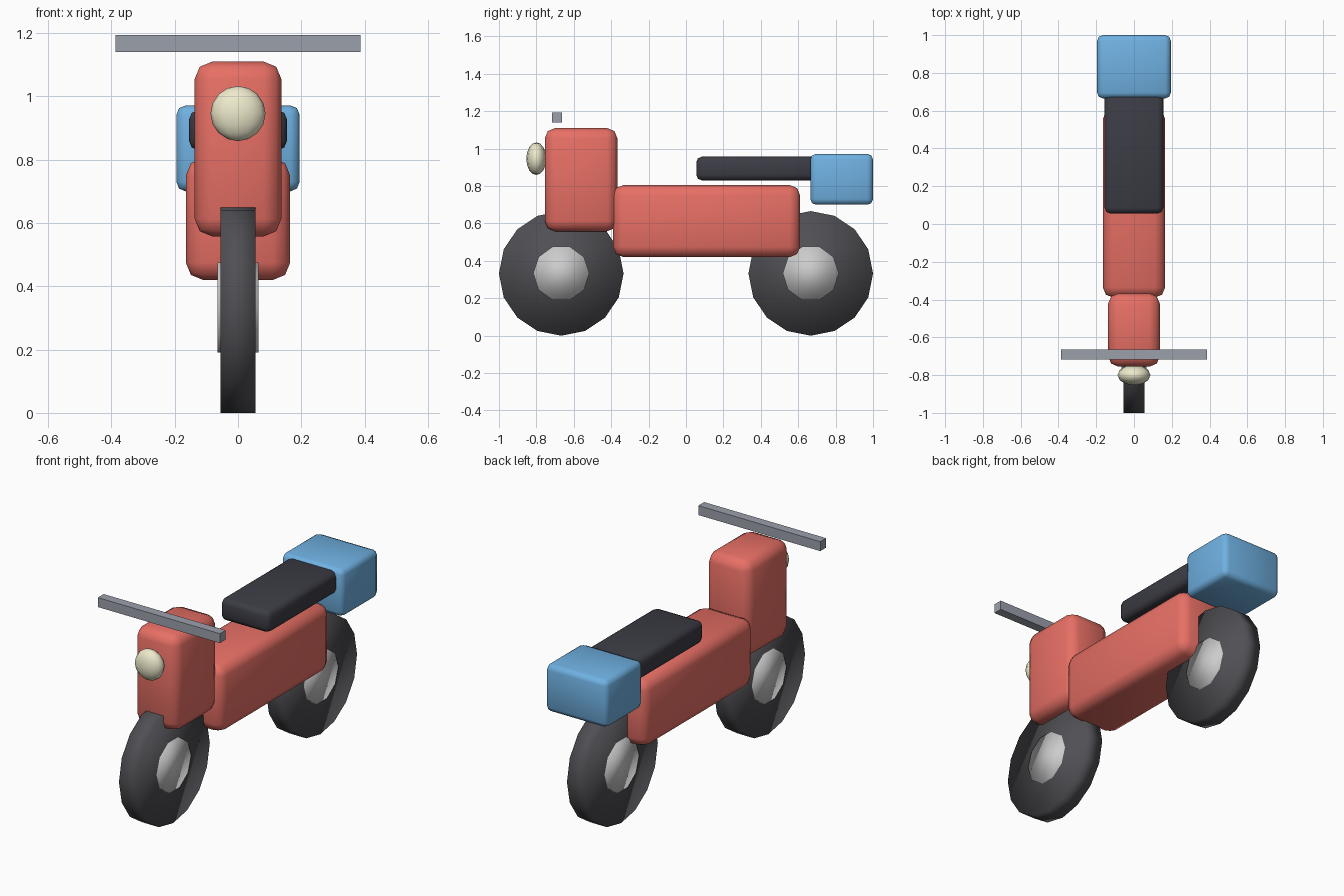
import bpy
import math

if "Cube" in bpy.data.objects:
    bpy.data.objects.remove(bpy.data.objects["Cube"])


def paint(name, rgb):
    m = bpy.data.materials.new(name)
    m.diffuse_color = (*rgb, 1)
    m.use_nodes = True
    m.node_tree.nodes["Principled BSDF"].inputs["Base Color"].default_value = m.diffuse_color
    return m


RED = paint("red paint", (0.80, 0.16, 0.13))
BLUE = paint("blue paint", (0.16, 0.44, 0.76))
DARK = paint("dark vinyl", (0.045, 0.045, 0.06))
RUBBER = paint("rubber", (0.08, 0.08, 0.09))
METAL = paint("metal", (0.33, 0.35, 0.41))
HUB = paint("hub metal", (0.68, 0.68, 0.68))
CREAM = paint("lamp cream", (0.85, 0.82, 0.60))


def finish(name, mat, smooth=True):
    o = bpy.context.object
    o.name = name
    o.data.materials.append(mat)
    if smooth:
        bpy.ops.object.shade_smooth()
    return o


def box(name, lo, hi, mat, bevel=0.0):
    """Box between two corners, optionally with rounded edges."""
    mid = [(a + b) / 2 for a, b in zip(lo, hi)]
    bpy.ops.mesh.primitive_cube_add(size=1, location=mid)
    bpy.context.object.scale = [b - a for a, b in zip(lo, hi)]
    bpy.ops.object.transform_apply(location=False, rotation=False, scale=True)
    o = finish(name, mat, bevel > 0)
    if bevel:
        b = o.modifiers.new("Bevel", "BEVEL")
        b.width, b.segments = bevel, 2
    return o


def disc(name, y, radius, width, sides, mat):
    """Solid disc with its axle along x."""
    bpy.ops.mesh.primitive_cylinder_add(
        vertices=sides, radius=radius, depth=width,
        location=(0, y, 0.333), rotation=(0, math.pi / 2, 0))
    return finish(name, mat)


# Wheels: tyre with a slightly wider hub
for side, y in (("front", -0.667), ("rear", 0.667)):
    disc(side + "_tyre", y, 0.333, 0.11, 16, RUBBER)
    disc(side + "_hub", y, 0.15, 0.13, 10, HUB)

# Body and steering column housing
box("body", (-0.165, -0.39, 0.42), (0.165, 0.61, 0.805), RED, 0.055)
box("front_shield", (-0.137, -0.755, 0.558), (0.137, -0.367, 1.11), RED, 0.055)

# Seat and cargo box
box("seat", (-0.155, 0.055, 0.83), (0.155, 0.72, 0.957), DARK, 0.03)
box("cargo_box", (-0.195, 0.665, 0.70), (0.195, 1.0, 0.972), BLUE, 0.03)

# Handlebar
box("handlebar", (-0.387, -0.717, 1.14), (0.387, -0.664, 1.194), METAL)

# Headlight: flattened ball
bpy.ops.mesh.primitive_uv_sphere_add(segments=12, ring_count=8, radius=1,
                                     location=(0, -0.80, 0.946))
bpy.context.object.scale = (0.087, 0.054, 0.087)
finish("headlight", CREAM)
